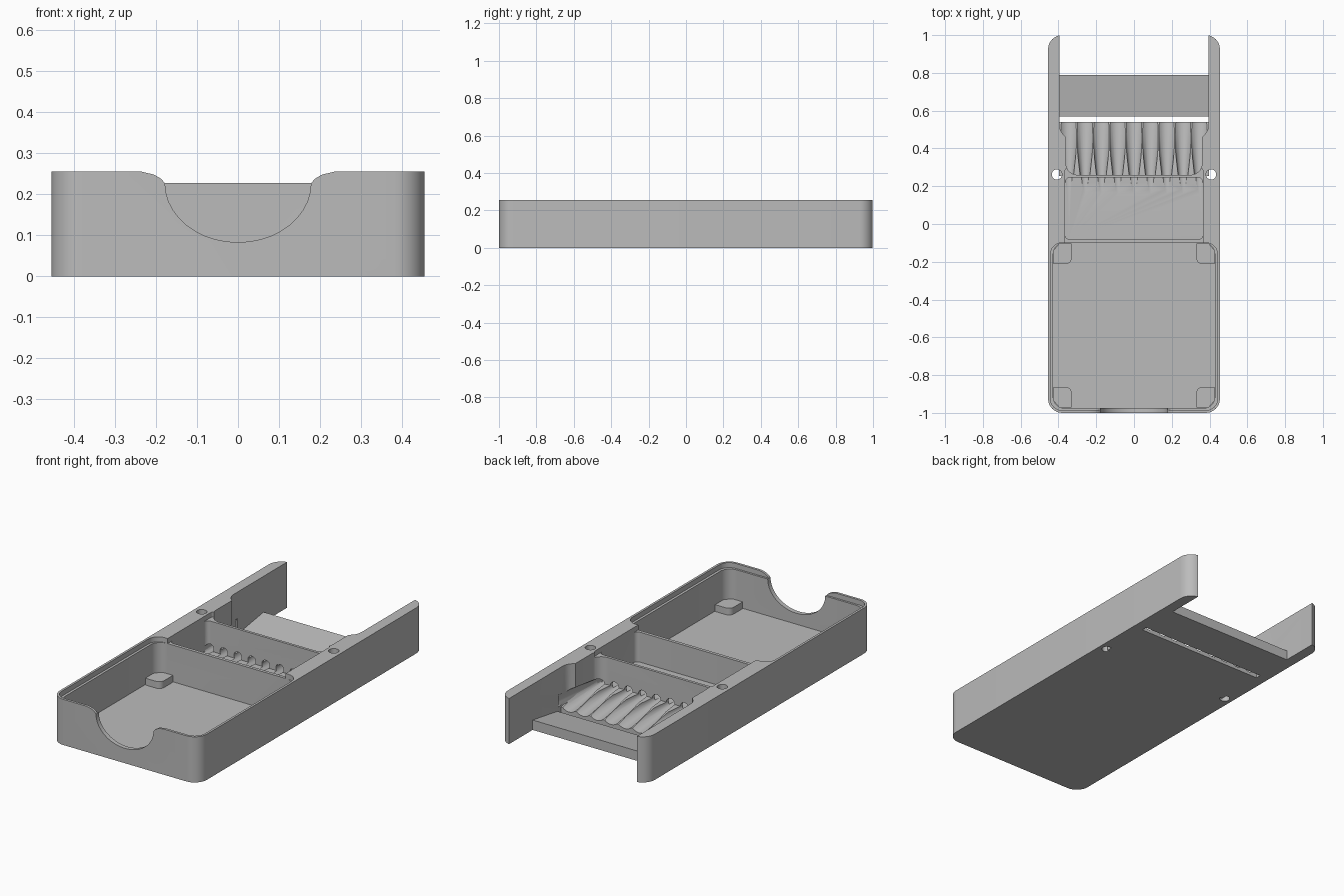
import bpy, bmesh, math
from mathutils import Vector

if "Cube" in bpy.data.objects:
    bpy.data.objects.remove(bpy.data.objects["Cube"])

grey = bpy.data.materials.new("light_grey")
grey.diffuse_color = (0.5, 0.5, 0.5, 1)
grey.use_nodes = True
grey.node_tree.nodes["Principled BSDF"].inputs["Base Color"].default_value = grey.diffuse_color


def prism(name, pts, lo, hi, axis="z"):
    """Extrude a 2D outline along z (x,y), y (x,z) or x (y,z)."""
    place = {"z": lambda a, b, h: (a, b, h),
             "y": lambda a, b, h: (a, h, b),
             "x": lambda a, b, h: (h, a, b)}[axis]
    bm = bmesh.new()
    low = [bm.verts.new(place(a, b, lo)) for a, b in pts]
    face = bm.faces.new(low)
    ext = bmesh.ops.extrude_face_region(bm, geom=[face])
    move = Vector(place(0, 0, hi - lo))
    bmesh.ops.translate(bm, vec=move,
                        verts=[v for v in ext["geom"] if isinstance(v, bmesh.types.BMVert)])
    bmesh.ops.recalc_face_normals(bm, faces=bm.faces)
    me = bpy.data.meshes.new(name)
    bm.to_mesh(me)
    bm.free()
    ob = bpy.data.objects.new(name, me)
    bpy.context.collection.objects.link(ob)
    me.materials.append(grey)
    return ob


def arc(cx, cy, rx, ry, a0, a1, n=8):
    return [(cx + rx * math.cos(math.radians(a0 + (a1 - a0) * i / n)),
             cy + ry * math.sin(math.radians(a0 + (a1 - a0) * i / n))) for i in range(n + 1)]


def rounded(x0, x1, y0, y1, r):
    return (arc(x1 - r, y1 - r, r, r, 0, 90) + arc(x0 + r, y1 - r, r, r, 90, 180)
            + arc(x0 + r, y0 + r, r, r, 180, 270) + arc(x1 - r, y0 + r, r, r, 270, 360))


def cut(ob, cutters):
    for c in cutters:
        c.hide_render = True
        m = ob.modifiers.new("cut", "BOOLEAN")
        m.operation, m.solver, m.object = "DIFFERENCE", "EXACT", c
    bpy.context.view_layer.update()
    dg = bpy.context.evaluated_depsgraph_get()
    me = bpy.data.meshes.new_from_object(ob.evaluated_get(dg))
    ob.modifiers.clear()
    ob.data = me


def smooth(ob):
    bpy.ops.object.select_all(action="DESELECT")
    ob.select_set(True)
    bpy.context.view_layer.objects.active = ob
    bpy.ops.object.shade_smooth_by_angle(angle=math.radians(30))


# Outer block with rounded corners
body = prism("body", rounded(-0.455, 0.455, -1, 1, 0.075), 0, 0.255)

# Front tray with a stepped rim
tray = prism("tray_cutter", rounded(-0.428, 0.428, -0.975, -0.1, 0.06), 0.022, 0.4)
rim = prism("rim_cutter", rounded(-0.442, 0.442, -0.986, -0.1, 0.06), 0.227, 0.4)

# Middle chamber and the lowered walls around it
chamber = prism("chamber_cutter", rounded(-0.365, 0.365, -0.082, 0.245, 0.025), 0.06, 0.4)
low_wall = prism("low_wall_cutter", rounded(-0.365, 0.365, -0.15, 0.30, 0.02), 0.227, 0.4)

# Open rear channel that flares outward
half = (arc(0.30, 0.32, 0.06, 0.06, -90, 0) + [(0.36, 0.46)]
        + arc(0.36, 0.53, 0.035, 0.06, -60, 0, 4) + [(0.395, 1.1)])
channel = prism("channel_cutter", half + [(-x, y) for x, y in reversed(half)], -0.1, 0.4)

# Finger notch in the front wall
side = [(0.26, 0.4), (0.26, 0.255), (0.235, 0.255), (0.205, 0.248), (0.188, 0.238)]
notch_pts = side + arc(0, 0.227, 0.178, 0.144, 0, -180, 20) + [(-x, z) for x, z in reversed(side)]
notch = prism("notch_cutter", notch_pts, -1.1, -0.9, "y")

# Pin holes through the side rails
pins = [prism("pin_cutter", arc(s * 0.408, 0.262, 0.027, 0.027, 0, 345, 23), -0.1, 0.4)
        for s in (-1, 1)]

# Row of widening conical grooves
cones = []
for i in range(9):
    bm = bmesh.new()
    bmesh.ops.create_cone(bm, cap_ends=True, segments=24, radius1=0.06, radius2=0.008, depth=0.46)
    me = bpy.data.meshes.new("groove_cutter")
    bm.to_mesh(me)
    bm.free()
    c = bpy.data.objects.new("groove_cutter", me)
    c.location = ((i - 4) * 0.0865, 0.33, 0.075)
    c.rotation_euler = (math.pi / 2, 0, 0)
    bpy.context.collection.objects.link(c)
    me.materials.append(grey)
    cones.append(c)

# Grooved ramp falling to the slot, then the rising end bar
ramp = prism("groove_ramp", [(0.255, 0), (0.54, 0), (0.54, 0.032), (0.35, 0.075), (0.255, 0.075)],
             -0.397, 0.397, "x")
bar = prism("end_bar", [(0.57, 0), (0.79, 0), (0.79, 0.055), (0.57, 0.02)], -0.397, 0.397, "x")

body_cutters = [tray, rim, chamber, low_wall, channel, notch] + pins
cut(body, body_cutters + cones)
cut(ramp, cones)
for c in body_cutters + cones:
    bpy.data.objects.remove(c)

# Corner pads on the tray floor
pads = []
for sx in (-1, 1):
    for y0, sy in ((-0.103, -1), (-0.972, 1)):
        pts = [(0.395, 0), (0.425, 0.035), (0.425, 0.108)]
        pts += [(0.36, 0.108)] + arc(0.36, 0.078, 0.03, 0.03, 90, 180, 5)[1:] + [(0.33, 0)]
        pads.append(prism("corner_pad", [(sx * x, y0 + sy * y) for x, y in pts], 0.015, 0.06))

for ob in [body, ramp, bar] + pads:
    smooth(ob)
